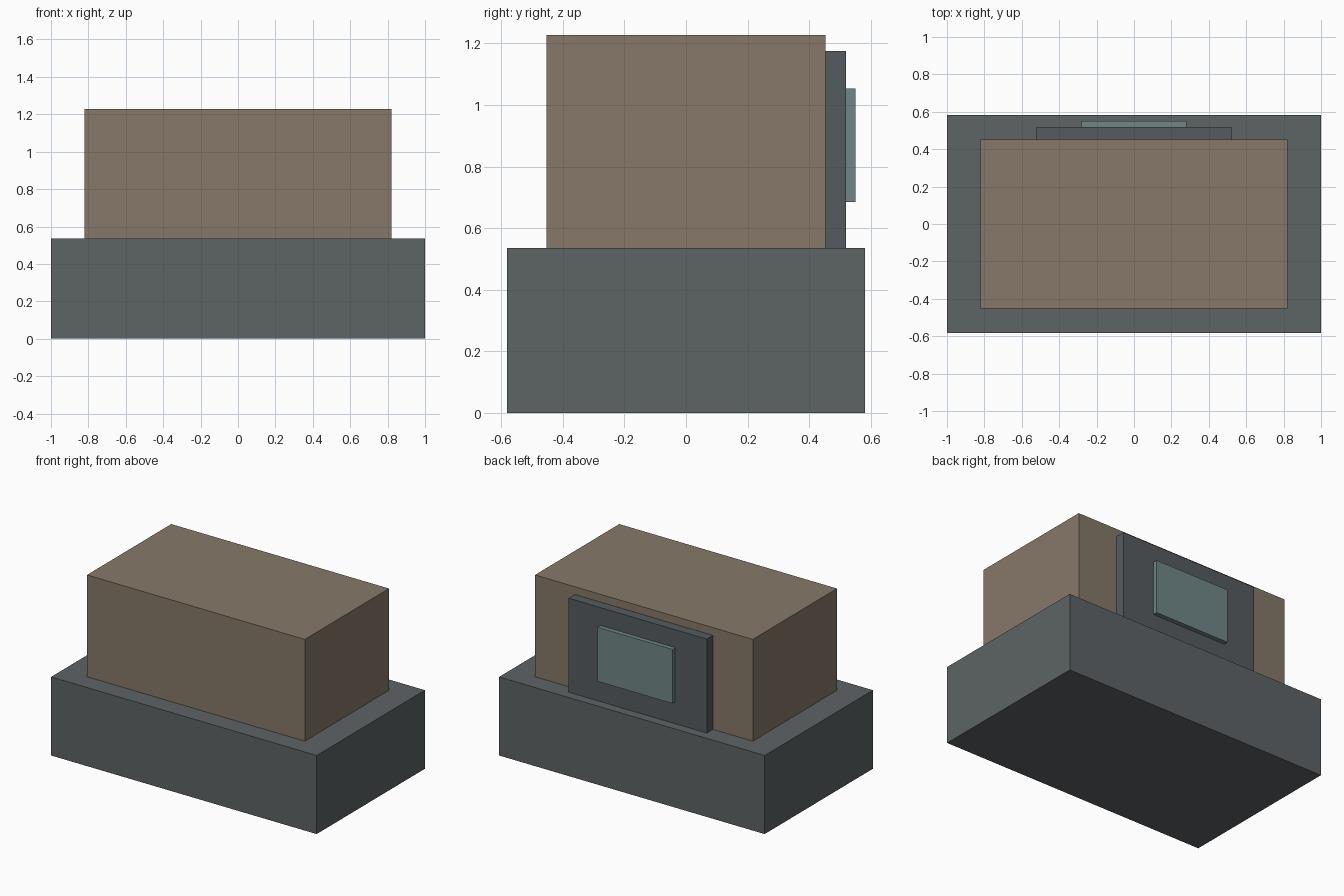
import bpy

if "Cube" in bpy.data.objects:
    bpy.data.objects.remove(bpy.data.objects["Cube"])


def block(name, x, y, z, color):
    """Axis-aligned box from (min, max) ranges, flat shaded and coloured."""
    ranges = (x, y, z)
    bpy.ops.mesh.primitive_cube_add(size=1, location=[(a + b) / 2 for a, b in ranges])
    ob = bpy.context.object
    ob.name = name
    ob.scale = [b - a for a, b in ranges]
    bpy.ops.object.transform_apply(location=False, rotation=False, scale=True)
    mat = bpy.data.materials.new(name + "_color")
    mat.diffuse_color = (*color, 1)
    mat.use_nodes = True
    mat.node_tree.nodes["Principled BSDF"].inputs["Base Color"].default_value = mat.diffuse_color
    ob.data.materials.append(mat)
    return ob


BASE_TOP = 0.535
BODY_BACK = 0.453
PANEL_BACK = 0.519

# Wide plinth
block("base", (-1, 1), (-0.582, 0.582), (0, BASE_TOP), (0.11, 0.125, 0.13))
# Main body standing on the plinth
block("body", (-0.82, 0.82), (-BODY_BACK, BODY_BACK), (BASE_TOP, 1.228), (0.24, 0.19, 0.14))
# Raised panel on the back of the body
block("back_panel", (-0.52, 0.52), (BODY_BACK, PANEL_BACK), (BASE_TOP, 1.175), (0.09, 0.105, 0.115))
# Window plate on the panel
block("window_plate", (-0.282, 0.282), (PANEL_BACK, 0.55), (0.685, 1.053), (0.16, 0.24, 0.24))
